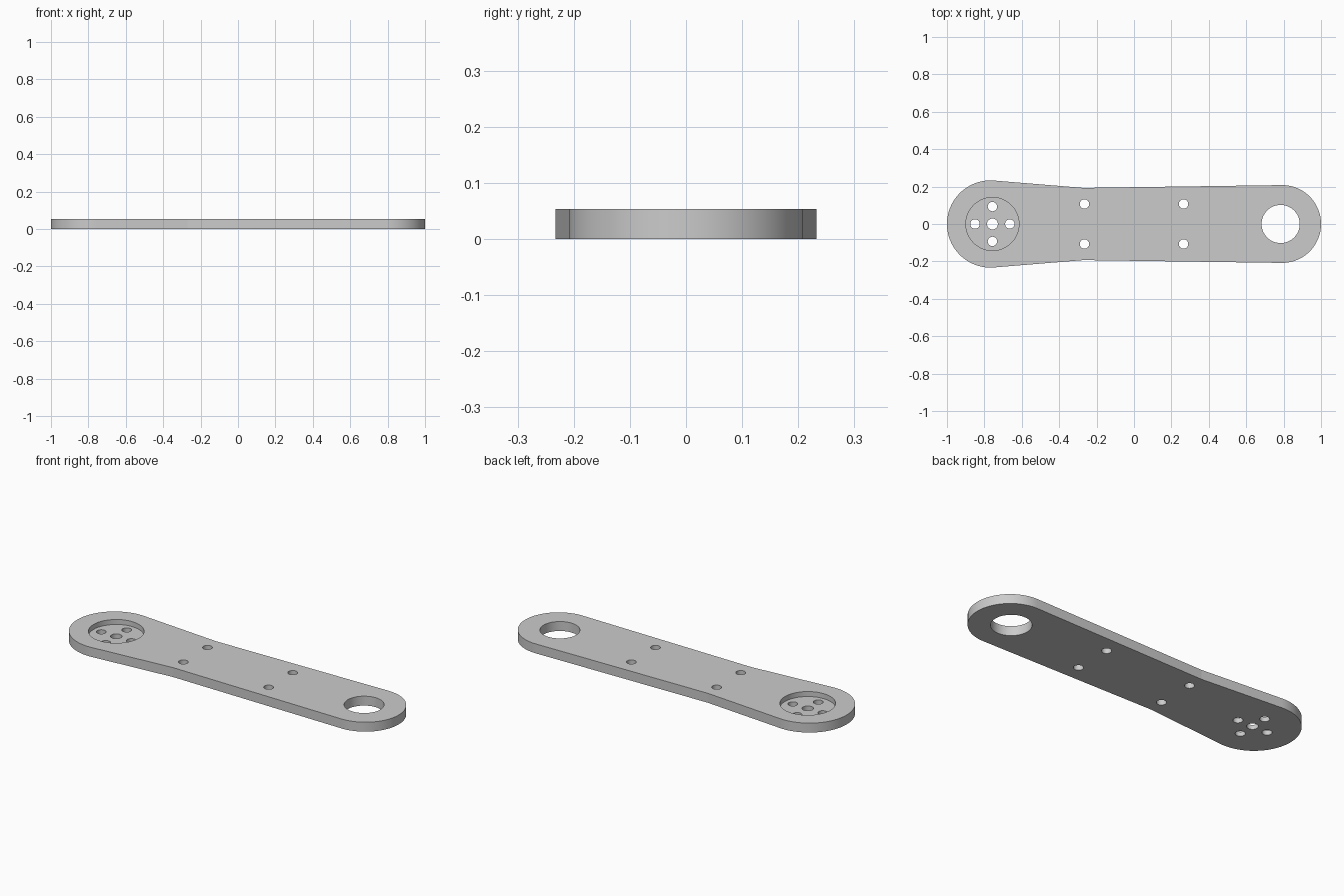
import bpy, bmesh, math
from math import cos, sin, radians

cube = bpy.data.objects.get("Cube")
if cube:
    bpy.data.objects.remove(cube, do_unlink=True)

THICK = 0.053
POCKET_FLOOR = 0.025
POCKET_X = -0.757

# Single plain metal colour
metal = bpy.data.materials.new("grey_metal")
metal.use_nodes = True
colour = (0.6, 0.6, 0.6, 1)
metal.diffuse_color = colour
metal.node_tree.nodes["Principled BSDF"].inputs["Base Color"].default_value = colour


def arc(cx, radius, start, end, steps=48):
    angles = [radians(start + (end - start) * i / steps) for i in range(steps + 1)]
    return [(cx + radius * cos(a), radius * sin(a)) for a in angles]


def prism(name, outline, z0, z1):
    """Extrude a closed outline between two heights."""
    bm = bmesh.new()
    base = bm.faces.new([bm.verts.new((x, y, z0)) for x, y in outline])
    top = bmesh.ops.extrude_face_region(bm, geom=[base])["geom"]
    verts = [v for v in top if isinstance(v, bmesh.types.BMVert)]
    bmesh.ops.translate(bm, verts=verts, vec=(0, 0, z1 - z0))
    bmesh.ops.recalc_face_normals(bm, faces=bm.faces)
    mesh = bpy.data.meshes.new(name)
    bm.to_mesh(mesh)
    bm.free()
    mesh.materials.append(metal)
    obj = bpy.data.objects.new(name, mesh)
    bpy.context.collection.objects.link(obj)
    return obj


# Arm plate: broad round end, slim waist, smaller round end
outline = arc(-0.767, 0.233, 85.4, 274.6)
outline += [(-0.27, -0.193)]
outline += arc(0.792, 0.208, -90, 90)
outline += [(-0.27, 0.193)]
arm = prism("arm_plate", outline, 0, THICK)

bpy.context.view_layer.objects.active = arm
arm.select_set(True)


def drill(x, y, radius, z0=-0.1):
    """Cut a round hole from height z0 up through the top."""
    ring = [(px, py + y) for px, py in arc(x, radius, 0, 360)[:-1]]
    cutter = prism("hole_cutter", ring, z0, 0.2)
    cutter.hide_render = True
    mod = arm.modifiers.new("hole", "BOOLEAN")
    mod.operation = "DIFFERENCE"
    mod.solver = "EXACT"
    mod.object = cutter
    bpy.ops.object.modifier_apply(modifier=mod.name)
    bpy.data.objects.remove(cutter, do_unlink=True)


# Round pocket with a centre hole and four holes around it
drill(POCKET_X, 0, 0.142, POCKET_FLOOR)
drill(POCKET_X, 0, 0.029)
for dx, dy in ((1, 0), (-1, 0), (0, 1), (0, -1)):
    drill(POCKET_X + 0.093 * dx, 0.093 * dy, 0.025)

# Bearing hole in the small end
drill(0.784, 0, 0.102)

# Four mounting holes in the middle
for sx in (-1, 1):
    for sy in (-1, 1):
        drill(0.265 * sx, 0.107 * sy, 0.025)

bpy.ops.object.shade_smooth_by_angle(angle=radians(30))
# The waist corners stay crisp
for edge in arm.data.edges:
    a, b = (arm.data.vertices[i].co for i in edge.vertices)
    if abs(a.x + 0.27) < 0.001 and abs(b.x + 0.27) < 0.001 and abs(a.z - b.z) > 0.01:
        edge.use_edge_sharp = True
